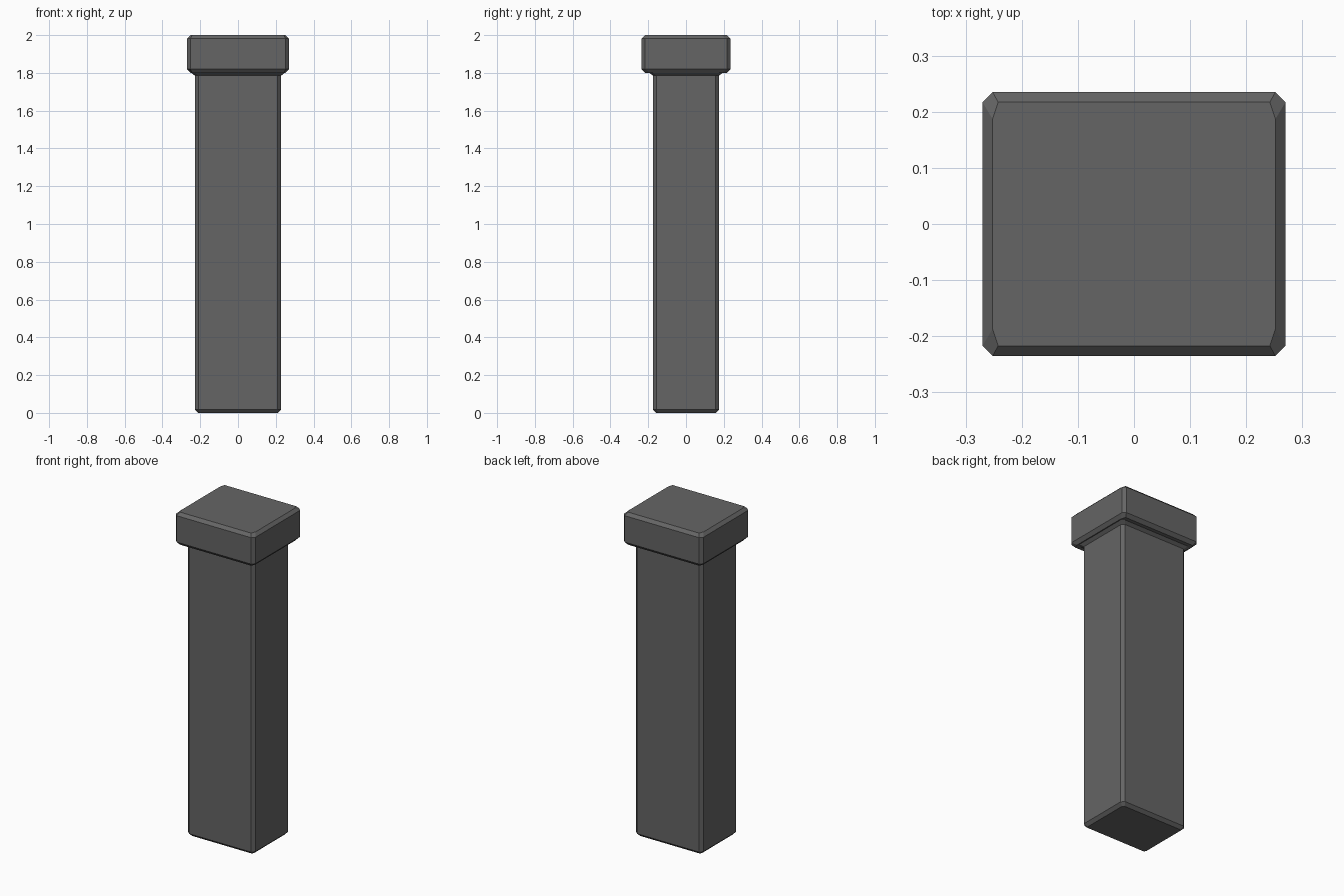
import bpy
import bmesh

cube = bpy.data.objects.get("Cube")
if cube:
    bpy.data.objects.remove(cube, do_unlink=True)

stone = bpy.data.materials.new("dark grey stone")
stone.use_nodes = True
colour = (0.13, 0.13, 0.13, 1)
stone.diffuse_color = colour
stone.node_tree.nodes["Principled BSDF"].inputs["Base Color"].default_value = colour


def ring(bm, hx, hy, z, cx, cy):
    """Rectangle with cut corners; cx and cy are the cut lengths."""
    corners = [(hx, hy - cy), (hx - cx, hy), (cx - hx, hy), (-hx, hy - cy),
               (-hx, cy - hy), (cx - hx, -hy), (hx - cx, -hy), (hx, cy - hy)]
    return [bm.verts.new((x, y, z)) for x, y in corners]


def loft(name, sections):
    """Skin a stack of rings and close both ends."""
    bm = bmesh.new()
    rings = [ring(bm, *s) for s in sections]
    for low, high in zip(rings, rings[1:]):
        for i in range(8):
            j = (i + 1) % 8
            bm.faces.new((low[i], low[j], high[j], high[i]))
    bm.faces.new(rings[0][::-1])
    bm.faces.new(rings[-1])
    bmesh.ops.recalc_face_normals(bm, faces=bm.faces)
    mesh = bpy.data.meshes.new(name)
    bm.to_mesh(mesh)
    bm.free()
    mesh.materials.append(stone)
    obj = bpy.data.objects.new(name, mesh)
    bpy.context.collection.objects.link(obj)


W, D = 0.228, 0.175      # shaft half width and depth
CW, CD = 0.27, 0.235     # cap half width and depth
B = 0.018                # chamfer size

# Shaft with chamfered foot, flaring out under the cap
loft("pillar_shaft", [
    (W - B, D - B, 0, 0.01, 0.01),
    (W, D, B, B, B),
    (W, D, 1.785, B, B),
    (W + 0.022, D + 0.022, 1.803, B, B),
])

# Cap block with chamfered rims
loft("pillar_cap", [
    (CW - B, CD - B, 1.8, 0.01, 0.03),
    (CW, CD, 1.82, B, B),
    (CW, CD, 2 - B, B, B),
    (CW - B, CD - B, 2, 0.01, 0.03),
])
